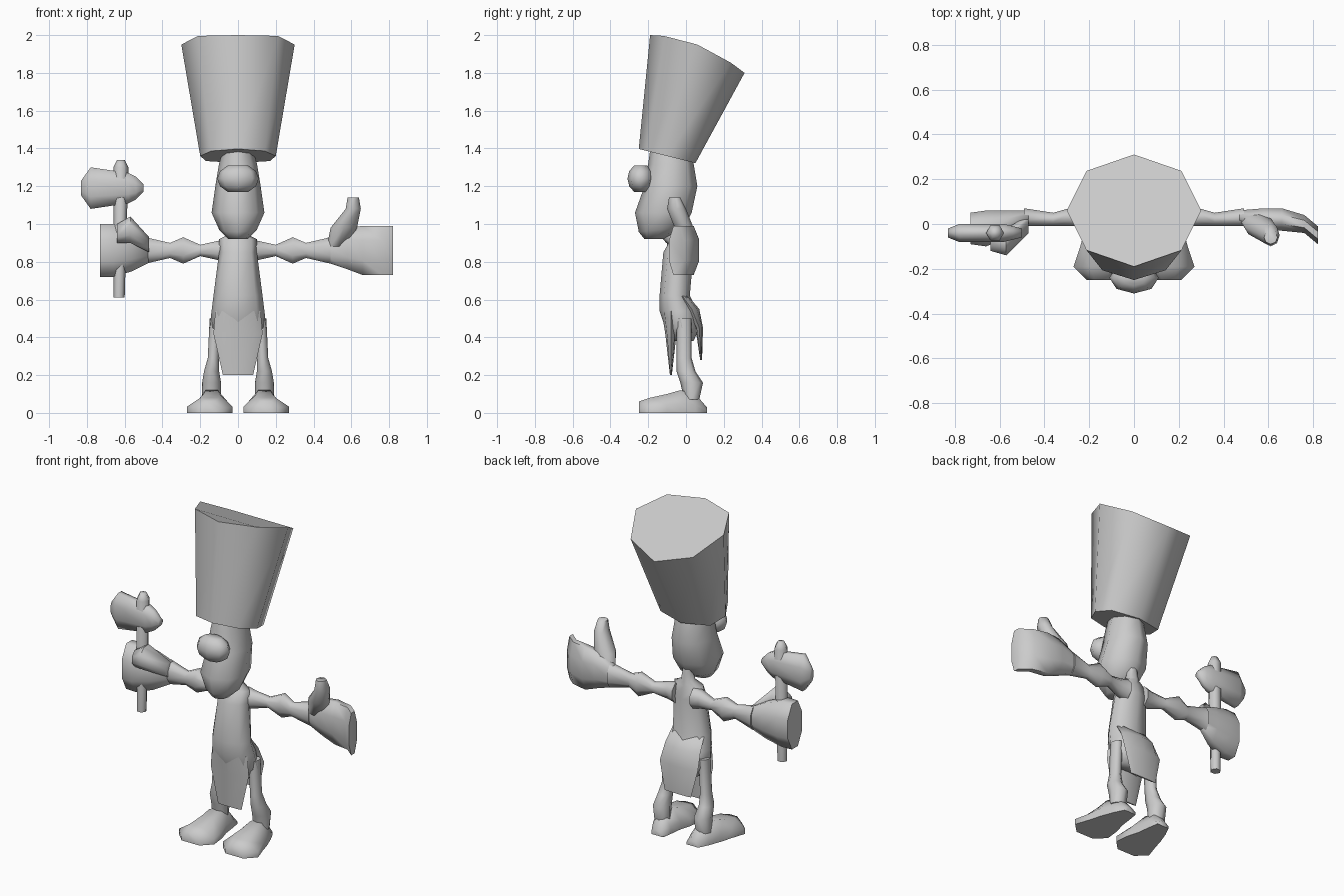
import bpy
import bmesh
from math import cos, sin, pi, radians
from mathutils import Vector

cube = bpy.data.objects.get("Cube")
if cube:
    bpy.data.objects.remove(cube, do_unlink=True)

GREY = (.6, .6, .6, 1)
clay = bpy.data.materials.new("plain_grey")
clay.use_nodes = True
clay.diffuse_color = GREY
clay.node_tree.nodes["Principled BSDF"].inputs["Base Color"].default_value = GREY


def ellipse(centre, u, v, sides=8, flat=False):
    """Ring of points spanned by two radii; flat turns its sides square to them."""
    turn = pi / sides if flat else 0
    grow = 1 / cos(turn)
    angles = [turn + 2 * pi * i / sides for i in range(sides)]
    return [Vector(centre) + grow * (Vector(u) * cos(a) + Vector(v) * sin(a)) for a in angles]


def level(z, width, depth, x=0, y=0, slope=0, sides=8):
    """Horizontal cross-section, optionally tilted along y."""
    return ellipse((x, y, z), (width, 0, 0), (0, depth, slope * depth), sides)


def upright(x, z, depth, height, y=0):
    """Cross-section facing sideways."""
    return ellipse((x, y, z), (0, depth, 0), (0, 0, height), flat=True)


def facing(y, x, width, height):
    """Cross-section facing forward, cut off flat at the ground."""
    ring = ellipse((x, y, 0), (width, 0, 0), (0, 0, height), flat=True)
    for point in ring:
        point.z = max(point.z, 0)
    return ring


def loft(name, rings, mirror=False):
    """Skin a list of equal rings and cap both ends."""
    bm = bmesh.new()
    loops = [[bm.verts.new(point) for point in ring] for ring in rings]
    for low, high in zip(loops, loops[1:]):
        for i in range(len(low)):
            bm.faces.new((low[i - 1], low[i], high[i], high[i - 1]))
    bm.faces.new(loops[0])
    bm.faces.new(loops[-1])
    bmesh.ops.remove_doubles(bm, verts=bm.verts, dist=.0001)
    bmesh.ops.recalc_face_normals(bm, faces=bm.faces)
    mesh = bpy.data.meshes.new(name)
    bm.to_mesh(mesh)
    bm.free()
    mesh.materials.append(clay)
    mesh.shade_smooth()
    mesh.set_sharp_from_angle(angle=radians(70))
    part = bpy.data.objects.new(name, mesh)
    bpy.context.collection.objects.link(part)
    if mirror:
        part.modifiers.new("other_side", "MIRROR")


# Tall flaring hat, squared at the nape, whose crown curves down toward the back
brim = level(z=1.36, y=-.1, width=.2, depth=.15, slope=-.25)
for point in brim:
    if point.y > -.05:
        point.x *= 1.2
crown = level(z=2, y=.06, width=.3, depth=.25)
for point in crown:
    point.z -= .8 * (point.y + .19) ** 2
loft("hat", [brim, crown])

# Head with a heavy jaw that juts forward
loft("head", [
    level(z=.92, y=-.17, width=.05, depth=.05),
    level(z=.97, y=-.13, width=.1, depth=.12, slope=.1),
    level(z=1.06, y=-.12, width=.14, depth=.15),
    level(z=1.2, y=-.08, width=.12, depth=.14),
    level(z=1.32, y=-.08, width=.1, depth=.12),
    level(z=1.39, y=-.08, width=.08, depth=.11),
])

# Round nose, swelling evenly between top and bottom
loft("nose", [
    level(z=1.24 - .08 * cos(a), y=-.24, width=.11 * sin(a), depth=.07 * sin(a))
    for a in (pi / 6, pi / 3, pi / 2, pi * 2 / 3, pi * 5 / 6)
])

# Torso narrowing to a thin neck
loft("torso", [
    level(z=.38, y=-.02, width=.1, depth=.06),
    level(z=.45, y=-.02, width=.15, depth=.09),
    level(z=.54, y=-.04, width=.14, depth=.1),
    level(z=.62, y=-.06, width=.13, depth=.08),
    level(z=.85, y=-.04, width=.1, depth=.08),
    level(z=.92, y=-.03, width=.1, depth=.05),
    level(z=.95, y=-.02, width=.04, depth=.04),
    level(z=1.02, y=-.02, width=.03, depth=.03),
])

# Tunic flaps hanging in front and behind, thin at the hem
loft("front_flap", [
    level(z=.2, y=-.08, width=.08, depth=.005),
    level(z=.42, y=-.08, width=.13, depth=.03),
    level(z=.54, y=-.08, width=.12, depth=.05),
])
loft("back_flap", [
    level(z=.28, y=.08, width=.09, depth=.005),
    level(z=.45, y=.07, width=.13, depth=.02),
    level(z=.55, y=.03, width=.12, depth=.04),
    level(z=.62, y=-.02, width=.11, depth=.03),
])

# Legs, with the calf set back above the shoe
loft("legs", [
    level(z=.07, x=.14, y=.03, width=.05, depth=.04),
    level(z=.16, x=.14, y=.03, width=.05, depth=.06),
    level(z=.22, x=.14, width=.04, depth=.05),
    level(z=.29, x=.13, y=-.01, width=.03, depth=.04),
    level(z=.5, x=.12, y=-.01, width=.03, depth=.04),
], mirror=True)

# Shoes with flat soles and broad toes
loft("shoes", [
    facing(y=.11, x=.12, width=.04, height=.03),
    facing(y=.05, x=.13, width=.06, height=.1),
    facing(y=-.03, x=.14, width=.08, height=.12),
    facing(y=-.1, x=.14, width=.1, height=.1),
    facing(y=-.19, x=.15, width=.12, height=.08),
    facing(y=-.25, x=.15, width=.06, height=.06),
], mirror=True)

# Thin arms with a knobbly elbow
loft("arms", [
    upright(x=.06, z=.86, depth=.05, height=.06),
    upright(x=.11, z=.86, depth=.04, height=.05),
    upright(x=.2, y=.02, z=.86, depth=.03, height=.03),
    upright(x=.29, y=.03, z=.86, depth=.04, height=.07),
    upright(x=.36, y=.02, z=.86, depth=.03, height=.04),
    upright(x=.49, y=.03, z=.86, depth=.04, height=.07),
], mirror=True)

# Open left hand, fingers curling forward, thumb raised
loft("left_hand", [
    upright(x=.46, y=.03, z=.86, depth=.03, height=.06),
    upright(x=.58, y=.02, z=.87, depth=.05, height=.11),
    upright(x=.66, y=.02, z=.86, depth=.05, height=.13),
    upright(x=.76, z=.86, depth=.04, height=.13),
    upright(x=.82, y=-.05, z=.86, depth=.04, height=.13),
])
loft("left_thumb", [
    level(z=.88, x=.53, y=.02, width=.06, depth=.04),
    level(z=.98, x=.56, y=-.01, width=.07, depth=.05),
    level(z=1.08, x=.61, y=-.05, width=.04, depth=.05),
    level(z=1.14, x=.61, y=-.06, width=.03, depth=.03),
])

# Right fist closed round the handle
loft("right_fist", [
    upright(x=-.46, y=.03, z=.86, depth=.03, height=.06),
    upright(x=-.56, z=.86, depth=.06, height=.11),
    upright(x=-.66, y=-.02, z=.86, depth=.08, height=.14),
    upright(x=-.73, y=-.02, z=.86, depth=.07, height=.14),
])
loft("right_thumb", [
    upright(x=-.47, z=.89, depth=.04, height=.04),
    upright(x=-.57, y=-.08, z=.97, depth=.06, height=.07),
    upright(x=-.64, y=-.08, z=.95, depth=.04, height=.05),
])

# Hammer with a six-sided handle and a head that flares at one end
loft("hammer_handle", [
    level(z=.61, x=-.63, y=-.04, width=.03, depth=.03, sides=6),
    level(z=1.3, x=-.62, y=-.04, width=.04, depth=.04, sides=6),
    level(z=1.34, x=-.62, y=-.04, width=.02, depth=.02, sides=6),
])
loft("hammer_head", [
    upright(x=-.83, y=-.04, z=1.19, depth=.02, height=.04),
    upright(x=-.78, y=-.04, z=1.19, depth=.04, height=.11),
    upright(x=-.58, y=-.04, z=1.19, depth=.04, height=.08),
    upright(x=-.54, y=-.04, z=1.19, depth=.03, height=.06),
    upright(x=-.5, y=-.04, z=1.19, depth=.02, height=.02),
])
